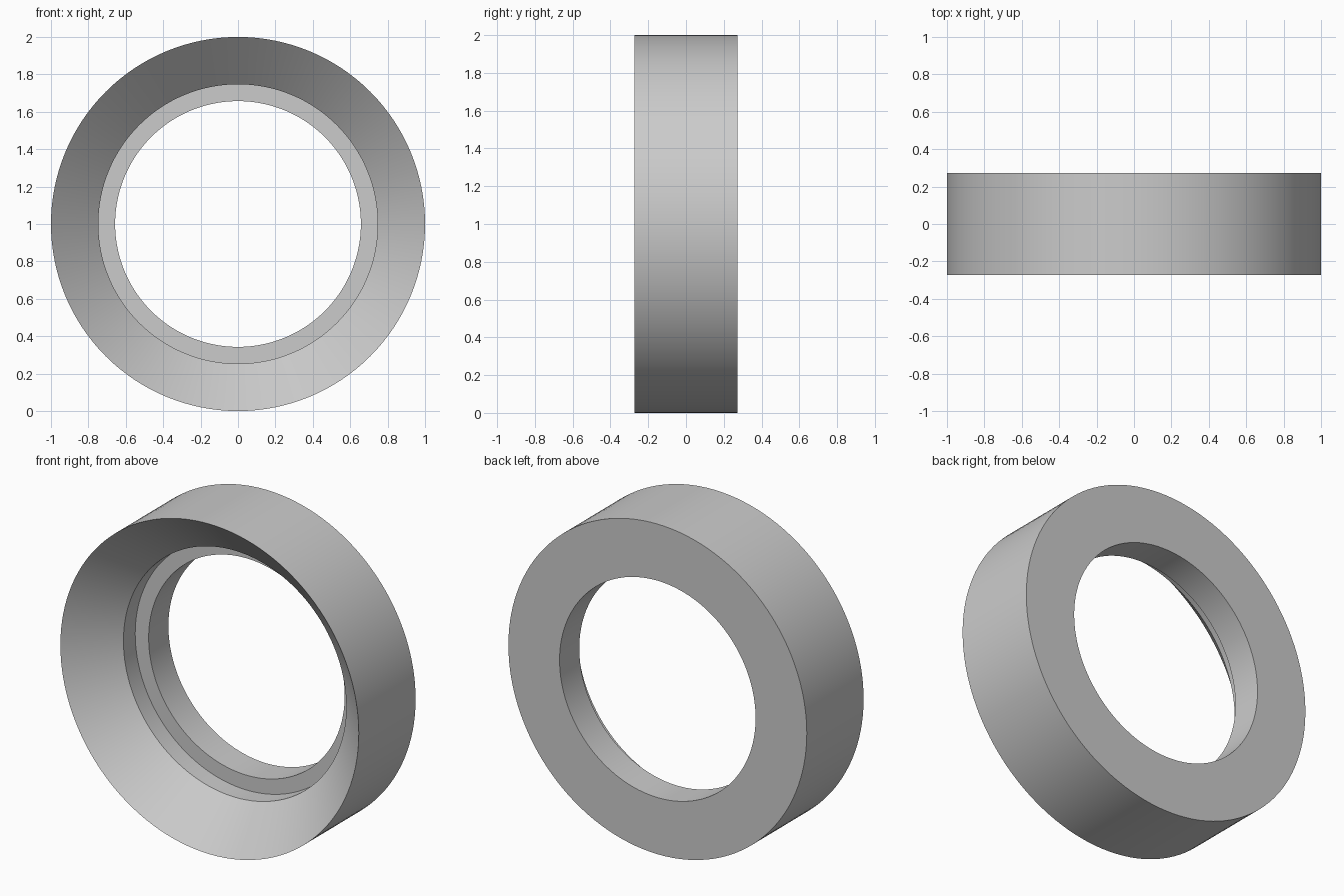
import bpy
import math

cube = bpy.data.objects.get("Cube")
if cube:
    bpy.data.objects.remove(cube, do_unlink=True)

SEGMENTS = 128
HALF_DEPTH = 0.272

# Ring cross-section as (radius, y): outer wall, flared mouth, counterbore, bore
profile = [
    (1.0, HALF_DEPTH),
    (1.0, -HALF_DEPTH),
    (0.747, -0.03),
    (0.747, 0.083),
    (0.657, 0.083),
    (0.657, HALF_DEPTH),
]


def lathe(name, section, material):
    """Revolve a closed section about the y axis, centred at z = 1."""
    n = len(section)
    verts, faces = [], []
    for i in range(SEGMENTS):
        a = math.tau * i / SEGMENTS
        verts += [(r * math.sin(a), y, 1 + r * math.cos(a)) for r, y in section]
        nxt = (i + 1) % SEGMENTS
        for j in range(n):
            k = (j + 1) % n
            faces.append((i * n + j, i * n + k, nxt * n + k, nxt * n + j))
    mesh = bpy.data.meshes.new(name)
    mesh.from_pydata(verts, [], faces)
    mesh.materials.append(material)
    obj = bpy.data.objects.new(name, mesh)
    bpy.context.collection.objects.link(obj)
    bpy.ops.object.select_all(action="DESELECT")
    obj.select_set(True)
    bpy.context.view_layer.objects.active = obj
    # Outward normals, smooth round walls and sharp rims
    bpy.ops.object.mode_set(mode="EDIT")
    bpy.ops.mesh.select_all(action="SELECT")
    bpy.ops.mesh.normals_make_consistent(inside=False)
    bpy.ops.object.mode_set(mode="OBJECT")
    bpy.ops.object.shade_smooth_by_angle(angle=math.radians(30))
    return obj


# Plain grey finish
grey = bpy.data.materials.new("light_grey")
grey.use_nodes = True
colour = (0.6, 0.6, 0.6, 1)
grey.diffuse_color = colour
grey.node_tree.nodes["Principled BSDF"].inputs["Base Color"].default_value = colour

lathe("flared_ring", profile, grey)
